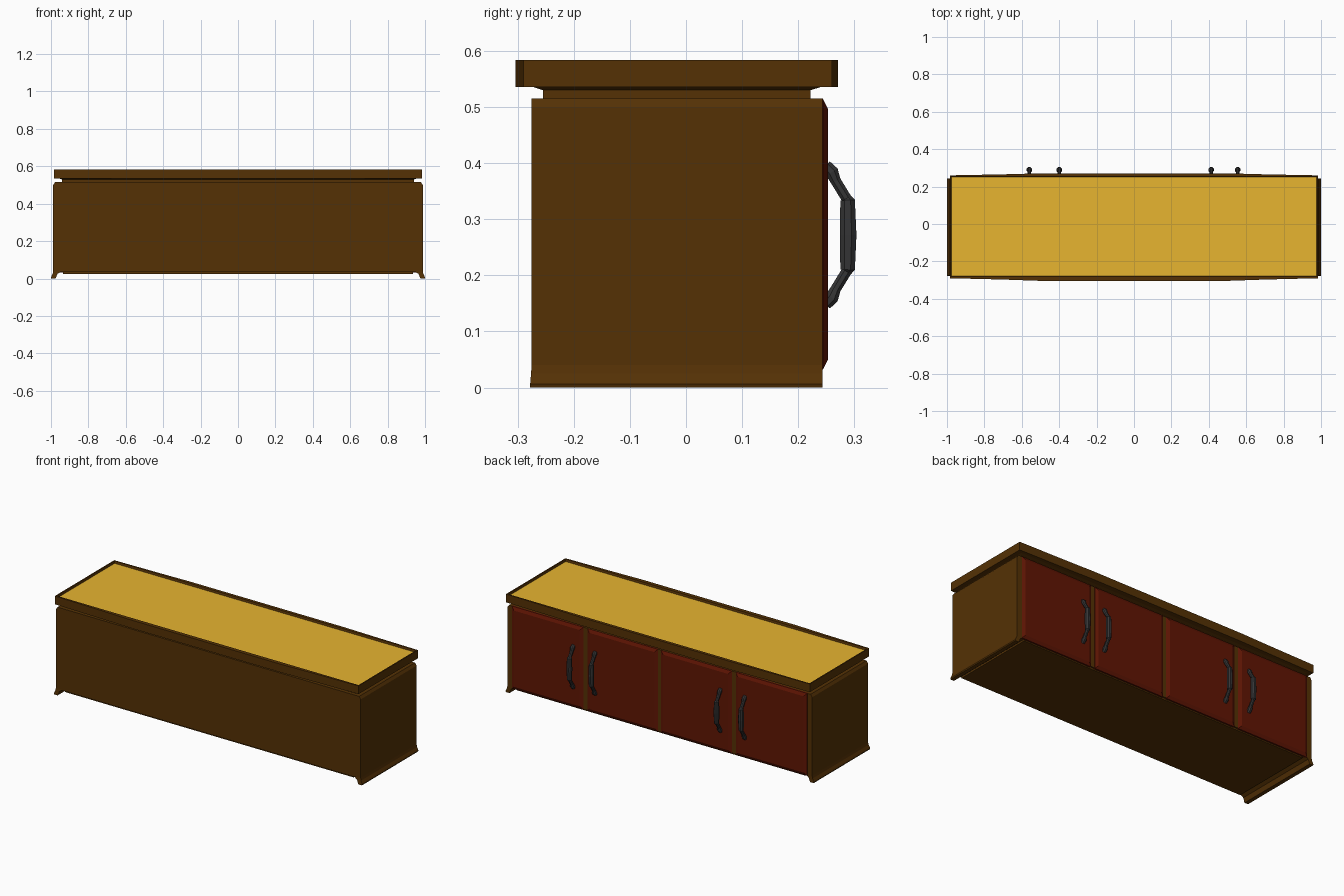
import bpy, bmesh, math
from mathutils import Vector

old = bpy.data.objects.get("Cube")
if old:
    bpy.data.objects.remove(old, do_unlink=True)


def material(name, rgb):
    m = bpy.data.materials.new(name)
    m.use_nodes = True
    col = (*rgb, 1)
    m.diffuse_color = col
    bsdf = next(n for n in m.node_tree.nodes if n.type == "BSDF_PRINCIPLED")
    bsdf.inputs["Base Color"].default_value = col
    return m


brown = material("brown wood", (0.09, 0.031, 0.0015))
ochre = material("pale golden top", (0.8, 0.46, 0.03))
red = material("red wood", (0.118, 0.0075, 0.001))
black = material("black metal", (0.035, 0.035, 0.036))


def loft(name, rings, *mats):
    """Skin a list of equal-length closed rings and cap both ends."""
    bm = bmesh.new()
    loops = [[bm.verts.new(p) for p in ring] for ring in rings]
    n = len(loops[0])
    for a, b in zip(loops, loops[1:]):
        for i in range(n):
            j = (i + 1) % n
            bm.faces.new((a[i], a[j], b[j], b[i]))
    bm.faces.new(loops[0][::-1])
    cap = bm.faces.new(loops[-1])
    cap.material_index = len(mats) - 1
    bmesh.ops.recalc_face_normals(bm, faces=bm.faces)
    me = bpy.data.meshes.new(name)
    bm.to_mesh(me)
    bm.free()
    for m in mats:
        me.materials.append(m)
    ob = bpy.data.objects.new(name, me)
    bpy.context.collection.objects.link(ob)
    return ob


def rect(x, y0, y1, z):
    return [(-x, y0, z), (x, y0, z), (x, y1, z), (-x, y1, z)]


# Cabinet carcass with bevelled top ends
loft("carcass", [rect(0.988, -0.275, 0.243, 0.035),
                 rect(0.988, -0.275, 0.243, 0.50),
                 rect(0.978, -0.275, 0.243, 0.515)], brown)
loft("bottom_panel", [rect(0.935, -0.265, 0.235, 0.025),
                      rect(0.935, -0.265, 0.235, 0.04)], brown)

# Flared skirt feet under each end
foot = [(0.988, 0.04), (0.991, 0.025), (1.0, 0.006), (0.998, 0),
        (0.975, 0), (0.965, 0.025), (0.945, 0.037)]
for side, s in (("left", 1), ("right", -1)):
    loft(side + "_foot", [[(s * x, y + d * (0.04 - z) * 0.08, z) for x, z in foot]
                          for y, d in ((-0.275, -1), (0.243, 0))], brown)

# Neck and sloped moulding below the top
loft("neck", [rect(0.94, -0.255, 0.222, 0.51),
              rect(0.94, -0.255, 0.222, 0.53),
              rect(0.965, -0.28, 0.248, 0.538)], brown)

# Gently bowed top with a thin raised rim and sunken panel
steps = [(-0.985, 0), (-0.7, 0.5), (-0.5, 1), (0.5, 1), (0.7, 0.5), (0.985, 0)]


def top_ring(z, scale=1, front=None, back=None):
    lower = [(x * scale, -0.29 - 0.014 * b if front is None else front, z) for x, b in steps]
    upper = [(x * scale, 0.26 + 0.011 * b if back is None else back, z) for x, b in steps]
    return lower + upper[::-1]


loft("top_slab", [top_ring(0.536), top_ring(0.584),
                  top_ring(0.584, 0.993, -0.281, 0.253),
                  top_ring(0.572, 0.99, -0.278, 0.25)], brown, ochre)


# Raised doors with bevelled borders
def door(name, x0, x1):
    def ring(y, inset):
        a, b, c, d = x0 + inset, x1 - inset, 0.032 + inset, 0.515 - inset
        return [(a, y, c), (b, y, c), (b, y, d), (a, y, d)]
    loft(name, [ring(0.235, 0), ring(0.244, 0), ring(0.253, 0.018)], red)


# Bent pull handles, faceted tubes with a thick grip
path = [(0.249, 0.396, 0.011), (0.260, 0.384, 0.013), (0.267, 0.368, 0.010),
        (0.286, 0.337, 0.010), (0.288, 0.334, 0.014), (0.289, 0.272, 0.016)]
path += [(y, 0.544 - z, r) for y, z, r in path[-2::-1]]


def handle(name, cx):
    rings = []
    for i, (y, z, r) in enumerate(path):
        a, b = path[max(i - 1, 0)], path[min(i + 1, len(path) - 1)]
        t = Vector((0, b[0] - a[0], b[1] - a[1])).normalized()
        u = Vector((1, 0, 0))
        v = t.cross(u)
        c = Vector((cx, y, z))
        rings.append([c + r * (math.cos(k) * u + math.sin(k) * v)
                      for k in (math.tau * (n + 0.5) / 8 for n in range(8))])
    loft(name, rings, black)


for name, x0, x1, hx in (("left_outer", 0.494, 0.957, 0.554),
                         ("left_inner", 0.01, 0.468, 0.412),
                         ("right_inner", -0.468, -0.01, -0.4),
                         ("right_outer", -0.957, -0.494, -0.559)):
    door(name + "_door", x0, x1)
    handle(name + "_handle", hx)
